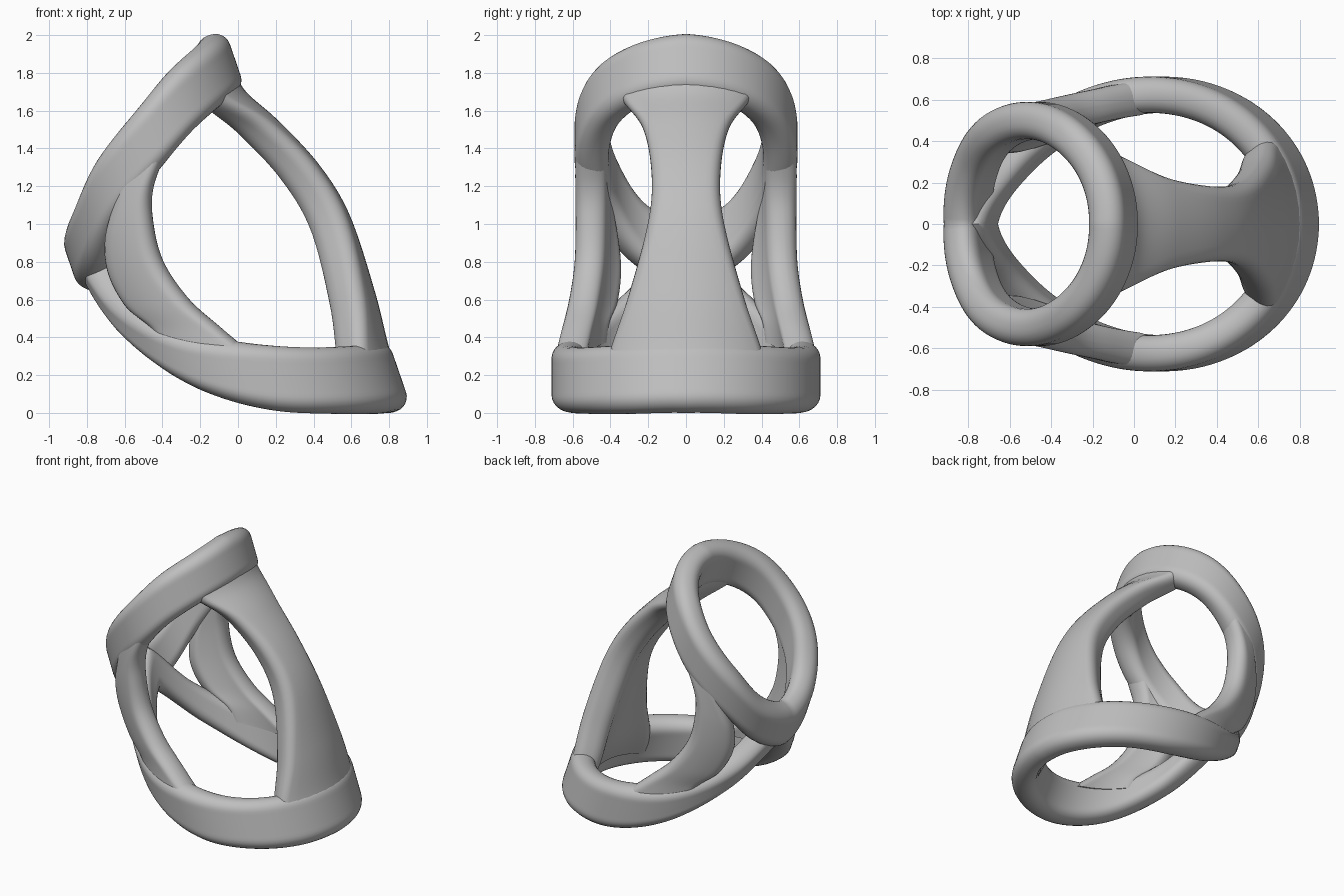
import bpy, bmesh
from math import sin, cos, acos, asin, pi, radians

cube = bpy.data.objects.get("Cube")
if cube:
    bpy.data.objects.remove(cube, do_unlink=True)

grey = bpy.data.materials.new("plain grey")
grey.use_nodes = True
grey.diffuse_color = (0.52, 0.52, 0.52, 1)
grey.node_tree.nodes["Principled BSDF"].inputs["Base Color"].default_value = (0.52, 0.52, 0.52, 1)

# Everything wraps round an axis that leans back from vertical
LEAN = radians(19)


def place(c, r, phi, v):
    u = c + r * cos(phi)
    return (u * cos(LEAN) - v * sin(LEAN), r * sin(phi), u * sin(LEAN) + v * cos(LEAN))


def to_axis(x, z):
    return x * cos(LEAN) + z * sin(LEAN), z * cos(LEAN) - x * sin(LEAN)


def spline(rows, t):
    """Smooth interpolation through rows of values, t from 0 to 1."""
    t *= len(rows) - 1
    i = min(int(t), len(rows) - 2)
    f = t - i
    p = [rows[min(max(i + k, 0), len(rows) - 1)] for k in (-1, 0, 1, 2)]
    return [b + 0.5 * f * (d - a + f * (2 * a - 5 * b + 4 * d - e + f * (3 * (b - d) + e - a)))
            for a, b, d, e in zip(*p)]


def rounded(w, t, r=0.08, arc=6, side=10):
    """Rounded rectangle outline: across 0..w, depth 0..t."""
    r = min(r, t * 0.48, w * 0.48)
    pts = []
    centres = ((w - r, t - r), (r, t - r), (r, r), (w - r, r))
    for k, (cx, cy) in enumerate(centres):
        for j in range(arc + 1):
            a = k * pi / 2 + j * pi / 2 / arc
            pts.append((cx + r * cos(a), cy + r * sin(a)))
        if k % 2 == 0:
            nx = centres[k + 1][0]
            y = t if k == 0 else 0
            pts += [(cx + (nx - cx) * j / side, y) for j in range(1, side)]
    return pts


def loft(name, sections, closed):
    bm = bmesh.new()
    loops = [[bm.verts.new(p) for p in s] for s in sections]
    n = len(loops[0])
    for a, b in zip(loops, loops[1:] + loops[:1] if closed else loops[1:]):
        for i in range(n):
            bm.faces.new((a[i], a[(i + 1) % n], b[(i + 1) % n], b[i]))
    if not closed:
        bm.faces.new(loops[0])
        bm.faces.new(loops[-1][::-1])
    bmesh.ops.recalc_face_normals(bm, faces=bm.faces)
    mesh = bpy.data.meshes.new(name)
    bm.to_mesh(mesh)
    bm.free()
    mesh.materials.append(grey)
    obj = bpy.data.objects.new(name, mesh)
    bpy.context.collection.objects.link(obj)
    bpy.ops.object.select_all(action='DESELECT')
    obj.select_set(True)
    bpy.context.view_layer.objects.active = obj
    bpy.ops.object.shade_smooth_by_angle(angle=radians(40))


def ring(name, c, radius, thick, rows, steps=128):
    """Band from the +x side to the -x side; rows hold lower edge, upper edge, inner flare."""
    sections = []
    for k in range(steps):
        phi = 2 * pi * k / steps
        low, high, flare = spline(rows, min(phi, 2 * pi - phi) / pi)
        mid, w = (low + high) / 2, high - low
        sections.append([place(c, radius - d, phi, mid + (s - w / 2) * (1 + flare * d / thick))
                         for s, d in rounded(w, thick)])
    loft(name, sections, True)


def strut(name, rows, flip=1, steps=48):
    """Curved plate; rows hold centre, radius, angle and height of both edges, thickness."""
    sections = []
    for k in range(steps + 1):
        c, r, p1, v1, p2, v2, thick = spline(rows, k / steps)
        w = r * abs(p2 - p1)
        sections.append([place(c, r - d, flip * (p1 + (p2 - p1) * s / w), v1 + (v2 - v1) * s / w)
                         for s, d in rounded(w, thick)])
    loft(name, sections, False)


# Two circular bands that rise and fall, touching at the -x side
ring("lower_ring", 0.165, 0.712, 0.175,
     [(-0.265, 0.11, 0), (-0.243, 0.13, 0), (-0.167, 0.20, 0), (-0.035, 0.33, 0.05),
      (0.20, 0.505, 0.2), (0.54, 0.785, 0.4), (0.90, 1.16, 0.4)])
ring("upper_ring", 0.005, 0.59, 0.18,
     [(1.605, 1.94, 0), (1.575, 1.905, 0), (1.495, 1.83, 0), (1.345, 1.68, 0.05),
      (1.185, 1.51, 0.1), (0.99, 1.30, 0.2), (0.88, 1.19, 0.3)])

# Waisted strut: height, outer reach, half width, radius, thickness
waist = [(-0.1, 0.865, 0.47, 0.70, 0.17), (0.08, 0.87, 0.44, 0.70, 0.20),
         (0.38, 0.895, 0.335, 0.69, 0.21), (0.80, 0.90, 0.22, 0.66, 0.21),
         (1.10, 0.835, 0.205, 0.63, 0.21), (1.385, 0.71, 0.255, 0.60, 0.20),
         (1.58, 0.60, 0.36, 0.58, 0.17), (1.69, 0.57, 0.42, 0.57, 0.14)]
strut("waisted_strut",
      [(u - r, r, -asin(y / r), v, asin(y / r), v, t) for v, u, y, r, t in waist])

# Side struts: centre, radius, then x and z of both edges
edges = [(0.005, 0.58, -0.62, 1.30, -0.35, 1.42), (0.0, 0.595, -0.69, 1.08, -0.45, 1.20),
         (0.0, 0.61, -0.735, 0.90, -0.466, 1.02), (0.02, 0.63, -0.72, 0.73, -0.42, 0.80),
         (0.06, 0.65, -0.63, 0.56, -0.28, 0.60), (0.12, 0.67, -0.50, 0.45, -0.10, 0.45),
         (0.15, 0.69, -0.45, 0.35, 0.10, 0.30)]
side_rows = []
for c, r, xa, za, xb, zb in edges:
    (ua, va), (ub, vb) = to_axis(xa, za), to_axis(xb, zb)
    side_rows.append((c, r, acos((ua - c) / r), va, acos((ub - c) / r), vb, 0.165))
for name, flip in (("back_side_strut", 1), ("front_side_strut", -1)):
    strut(name, side_rows, flip)
